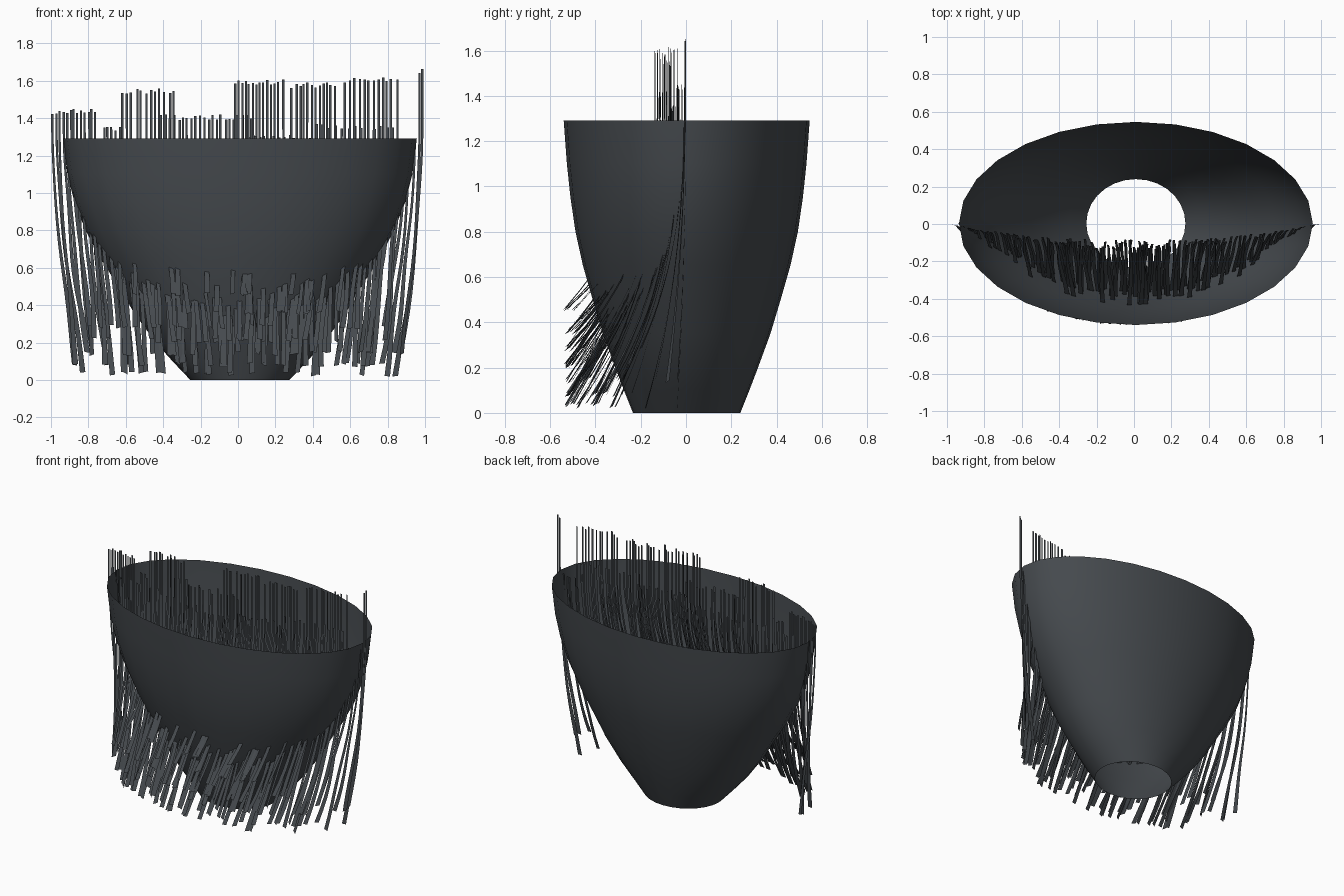
import bpy, bmesh, math, random
from mathutils import Vector

if "Cube" in bpy.data.objects:
    bpy.data.objects.remove(bpy.data.objects["Cube"])

random.seed(7)
mat = bpy.data.materials.new("charcoal")
mat.diffuse_color = (0.06, 0.068, 0.076, 1)
mat.use_nodes = True
mat.node_tree.nodes["Principled BSDF"].inputs["Base Color"].default_value = mat.diffuse_color


def make_object(name, bm, angle):
    mesh = bpy.data.meshes.new(name)
    bm.to_mesh(mesh)
    bm.free()
    mesh.materials.append(mat)
    ob = bpy.data.objects.new(name, mesh)
    bpy.context.collection.objects.link(ob)
    bpy.ops.object.select_all(action='DESELECT')
    ob.select_set(True)
    bpy.context.view_layer.objects.active = ob
    bpy.ops.object.shade_smooth_by_angle(angle=math.radians(angle))
    return ob


# Oval shell, open at top and bottom: (z, half width x, half depth y)
PROFILE = [(0, .265, .237), (.1, .36, .277), (.2, .45, .315), (.35, .56, .37),
           (.5, .65, .415), (.65, .745, .458), (.8, .825, .491),
           (.95, .884, .513), (1.1, .922, .529), (1.29, .946, .543)]
SIDES = 28
bm = bmesh.new()
rings = []
for z, rx, ry in PROFILE:
    rings.append([bm.verts.new((.01 + rx * math.cos(2 * math.pi * i / SIDES),
                                .003 + ry * math.sin(2 * math.pi * i / SIDES), z))
                  for i in range(SIDES)])
for lo, hi in zip(rings, rings[1:]):
    for i in range(SIDES):
        j = (i + 1) % SIDES
        bm.faces.new((lo[i], lo[j], hi[j], hi[i]))
make_object("oval_shell", bm, 40)


# One hanging ribbon: straight at the root, sweeping forward to its tip
def strand(bm, x, ztop, ztip, steps=14):
    u = min(abs(x) * 1.01, 1)
    y0 = -.105 * (1 - u ** 2) + random.uniform(-.035, .025) * (1 - u)
    yt = min(y0, -.535 * (1 - u ** 2.3) ** .6 + random.uniform(0, .012) * (1 - u))
    xt = x * .88 + random.uniform(-.03, .03)
    power = random.uniform(1.7, 2.4)
    zbend = min(ztop, 1.3)
    wave, phase = random.uniform(.004, .014), random.uniform(0, 6.28)
    root_twist, twist = random.uniform(-.3, .3), random.uniform(-.7, .7)
    prev = None
    for k in range(steps + 1):
        t = k / steps
        z = ztop + (ztip - ztop) * t
        s = max(0, (zbend - z) / (zbend - ztip))
        p = Vector((x + (xt - x) * s ** 1.5 + wave * s * math.sin(10 * t + phase),
                    y0 + (yt - y0) * s ** power, z))
        w = .006 + .009 * s * s
        a = root_twist + twist * s * s
        side = Vector((math.cos(a), math.sin(a) * .8, math.sin(a) * .5 * s)) * w
        row = [bm.verts.new(p - side), bm.verts.new(p + side)]
        if prev:
            bm.faces.new((prev[0], row[0], row[1], prev[1]))
        prev = row


# Clumps of the fringe: (x from, x to, top height, number of strands)
CLUMPS = [(-1.0, -.75, 1.44, 13), (-.73, -.62, 1.35, 5), (-.63, -.33, 1.55, 12),
          (-.42, .08, 1.41, 22), (-.03, .25, 1.60, 14), (.28, .53, 1.58, 12),
          (.56, .86, 1.61, 12), (.965, .995, 1.66, 3), (.86, .96, 1.25, 4),
          (-.80, -.40, 1.28, 11), (-.4, 0, 1.25, 13), (.05, .45, 1.3, 15),
          (.4, .85, 1.36, 13)]
LEVELS = (.02, .07, .13, .2, .27, .35, .45)  # staggered tip heights
bm = bmesh.new()
for a, b, top, n in CLUMPS:
    for i in range(n):
        x = a + (b - a) * (i + .5) / n + random.uniform(-.006, .006)
        levels = LEVELS if abs(x) < .6 else LEVELS[:5]
        tip = random.choice(levels) + random.uniform(0, .025)
        strand(bm, x, top + random.uniform(-.02, .01), tip)
make_object("hanging_fringe", bm, 60)
